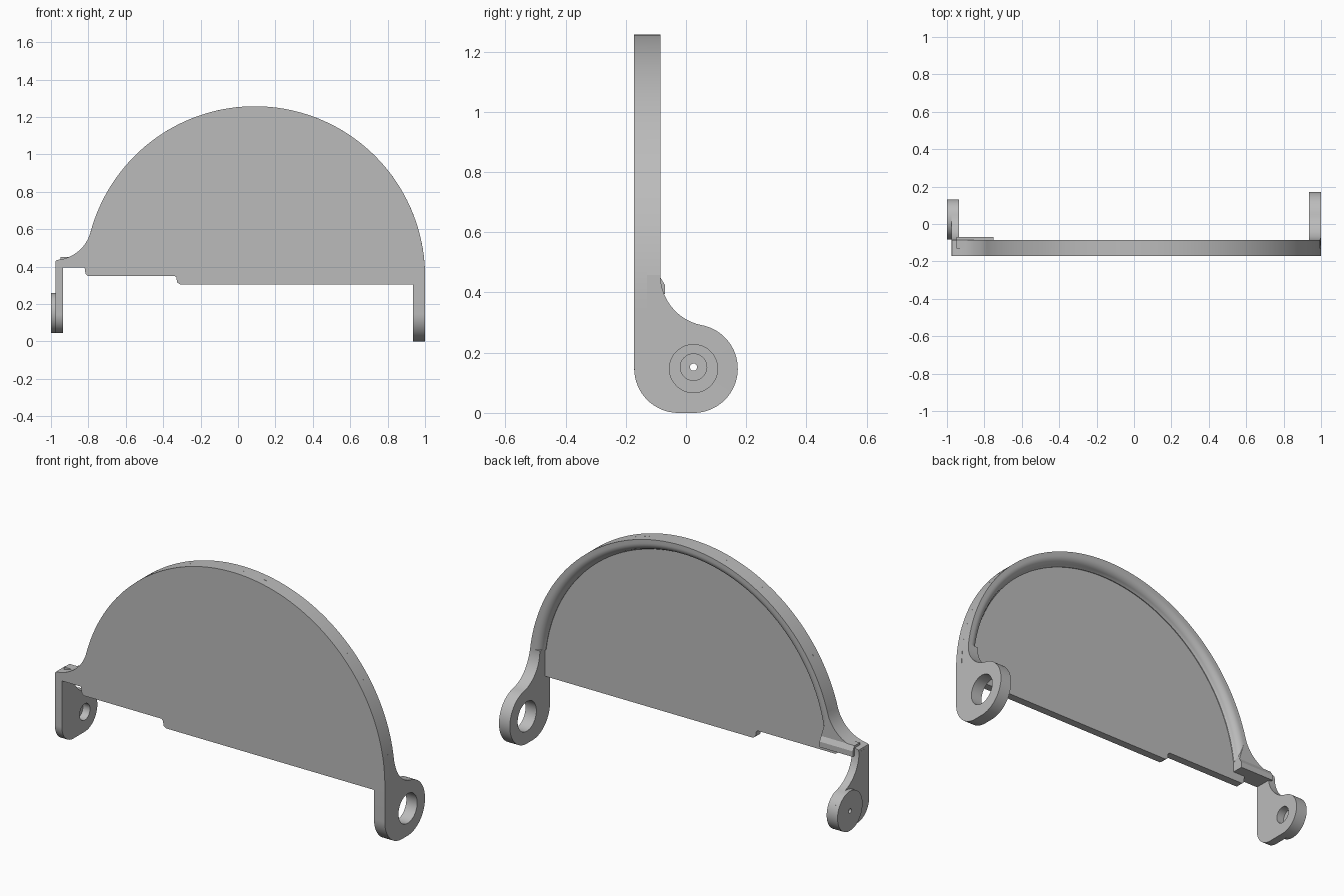
import bpy, bmesh
from math import sin, cos, radians, sqrt, atan2, degrees, pi
from mathutils import Matrix

if "Cube" in bpy.data.objects:
    bpy.data.objects.remove(bpy.data.objects["Cube"])

grey = bpy.data.materials.new("plain grey")
grey.use_nodes = True
COLOUR = (0.5, 0.5, 0.5, 1)
grey.diffuse_color = COLOUR
grey.node_tree.nodes["Principled BSDF"].inputs["Base Color"].default_value = COLOUR

# Main dimensions
CX, CZ, R, R_IN = 0.09, 0.347, 0.91, 0.845
FRONT, MID, BACK = -0.172, -0.13, -0.085
PIVOT_Y = 0.025


def arc(cx, cy, r, a, b, n=24):
    """Points on an arc, from angle a to angle b in degrees."""
    angles = [radians(a + (b - a) * i / n) for i in range(n + 1)]
    return [(cx + r * cos(t), cy + r * sin(t)) for t in angles]


def finish(bm, name):
    bmesh.ops.remove_doubles(bm, verts=bm.verts, dist=1e-5)
    bmesh.ops.recalc_face_normals(bm, faces=bm.faces)
    mesh = bpy.data.meshes.new(name)
    bm.to_mesh(mesh)
    bm.free()
    mesh.materials.append(grey)
    ob = bpy.data.objects.new(name, mesh)
    bpy.context.collection.objects.link(ob)
    return ob


def smooth(ob):
    bpy.ops.object.select_all(action='DESELECT')
    ob.select_set(True)
    bpy.context.view_layer.objects.active = ob
    bpy.ops.object.shade_smooth_by_angle(angle=radians(30))


def prism(name, points, axis, lo, hi):
    """Extrude a flat outline along x (outline in y, z) or y (outline in x, z)."""
    bm = bmesh.new()
    place = (lambda p: (lo, *p)) if axis == 'x' else (lambda p: (p[0], lo, p[1]))
    face = bm.faces.new([bm.verts.new(place(p)) for p in points])
    out = bmesh.ops.extrude_face_region(bm, geom=[face])
    moved = [v for v in out["geom"] if isinstance(v, bmesh.types.BMVert)]
    shift = (hi - lo, 0, 0) if axis == 'x' else (0, hi - lo, 0)
    bmesh.ops.translate(bm, verts=moved, vec=shift)
    return finish(bm, name)


def drill(ob, z, radius, x, depth=0.3):
    """Cut a round hole along x, at the pivot."""
    bm = bmesh.new()
    bmesh.ops.create_cone(bm, cap_ends=True, segments=48, radius1=radius, radius2=radius,
                          depth=depth, matrix=Matrix.Translation((x, PIVOT_Y, z))
                          @ Matrix.Rotation(pi / 2, 4, 'Y'))
    cutter = finish(bm, "hole_cutter")
    cutter.hide_render = True
    mod = ob.modifiers.new("hole", 'BOOLEAN')
    mod.operation, mod.object, mod.solver = 'DIFFERENCE', cutter, 'EXACT'
    bpy.context.view_layer.objects.active = ob
    bpy.ops.object.modifier_apply(modifier=mod.name)
    bpy.data.objects.remove(cutter)


def lug_outline(r, z, step, corner, fillet=0.17):
    """Side outline of a hinge lug that sweeps up into the plate."""
    fy = BACK + fillet
    fz = z + sqrt((r + fillet) ** 2 - (fy - PIVOT_Y) ** 2)
    touch = degrees(atan2(fz - z, fy - PIVOT_Y))
    pts = [(FRONT, step), (MID, step), (MID, fz)]
    pts += arc(fy, fz, fillet, 180, 180 + touch)
    pts += arc(PIVOT_Y, z, r, touch, -90, 40)[1:]
    pts += arc(FRONT + corner, z - r + corner, corner, 270, 180, 16)
    return pts, fz


# Concave sweep between the arch and the left-hand shoulder
SWEEP = 0.2
sz = 0.435 + SWEEP
sx = CX - sqrt((R + SWEEP) ** 2 - (sz - CZ) ** 2)
tangent = degrees(atan2(sz - CZ, sx - CX))
shoulder = arc(sx, sz, SWEEP, tangent - 180, -85, 16) + [(-0.974, 0.432), (-0.977, 0.42)]

# Front panel with stepped lower edge
steps = [(-0.977, 0.395), (-0.82, 0.395), (-0.815, 0.36), (-0.805, 0.35), (-0.34, 0.35),
         (-0.33, 0.343), (-0.325, 0.315), (-0.31, 0.305), (0.935, 0.305), (0.935, CZ)]
panel = prism("panel", arc(CX, CZ, R, 0, tangent, 80) + shoulder[1:] + steps, 'y', FRONT, MID)
smooth(panel)

# Shoulder thickness behind the panel, and its stiffening bar
smooth(prism("shoulder", shoulder + [(-0.977, 0.395), (-0.75, 0.395), (-0.75, 0.45)],
             'y', MID, BACK))
bar_outline = [(MID, 0.395), (-0.07, 0.395), (-0.07, 0.425), (-0.085, 0.45), (MID, 0.45)]
prism("shoulder_bar", bar_outline, 'x', -0.95, -0.75)

# Right-hand leg with a round eye; its top follows the arch
outline, leg_top = lug_outline(0.147, 0.147, CZ, 0.147)
leg = prism("leg", outline, 'x', 0.935, 1.0)
for v in leg.data.vertices:
    if v.co.z > CZ and v.co.x > 0.97:
        v.co.x = CX + sqrt(R ** 2 - (v.co.z - CZ) ** 2)
drill(leg, 0.147, 0.08, 0.97)
smooth(leg)

# Rounded rim swept along the arch
section = [(R, MID), (R, BACK), (R_IN + 0.045, BACK)]
section += arc(R_IN + 0.045, BACK - 0.04, 0.04, 90, 180, 8)[1:]
section = [(r if r > R_IN + 0.0051 else R_IN, y) for r, y in section] + [(R_IN, MID)]
start = degrees(atan2(leg_top - CZ, sqrt(R ** 2 - (leg_top - CZ) ** 2)))
bm = bmesh.new()
rings = []
for c, s in arc(0, 0, 1, start, 180 - start, 80):
    rings.append([bm.verts.new((CX + r * c, y, CZ + r * s)) for r, y in section])
for a, b in zip(rings, rings[1:]):
    for i in range(len(section)):
        j = (i + 1) % len(section)
        bm.faces.new((a[i], a[j], b[j], b[i]))
bm.faces.new(rings[0])
bm.faces.new(rings[-1])
smooth(finish(bm, "rim"))

# Left-hand tab with a bore, and the outer boss with a pin hole
outline, _ = lug_outline(0.107, 0.152, 0.395, 0.1)
tab = prism("tab", outline, 'x', -0.977, -0.935)
drill(tab, 0.152, 0.044, -0.95)
smooth(tab)
boss = prism("boss", arc(PIVOT_Y, 0.152, 0.107, 0, 354, 59), 'x', -1.0, -0.977)
drill(boss, 0.152, 0.012, -0.99)
smooth(boss)
